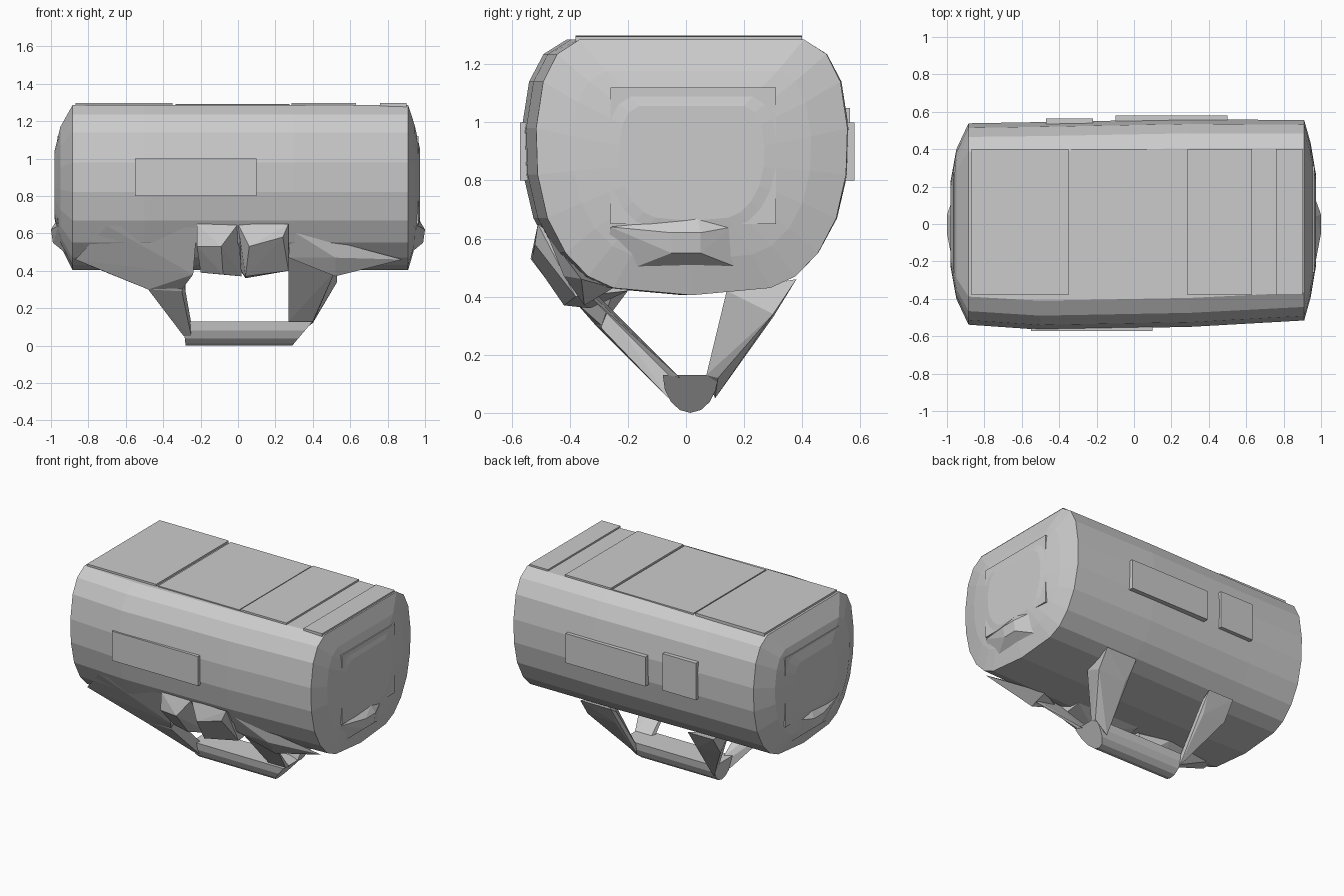
import bpy, bmesh, math


def finish(name, bm):
    bmesh.ops.recalc_face_normals(bm, faces=bm.faces)
    me = bpy.data.meshes.new(name)
    bm.to_mesh(me)
    bm.free()
    ob = bpy.data.objects.new(name, me)
    bpy.context.collection.objects.link(ob)
    return ob


def hull(name, pts):
    bm = bmesh.new()
    for p in pts:
        bm.verts.new(p)
    res = bmesh.ops.convex_hull(bm, input=bm.verts)
    loose = [v for v in bm.verts if not v.link_faces]
    bmesh.ops.delete(bm, geom=loose, context='VERTS')
    return finish(name, bm)


def loft(name, rings):
    bm = bmesh.new()
    vr = [[bm.verts.new(p) for p in r] for r in rings]
    n = len(rings[0])
    for a, b in zip(vr, vr[1:]):
        for i in range(n):
            j = (i + 1) % n
            bm.faces.new((a[i], a[j], b[j], b[i]))
    bm.faces.new(vr[0])
    bm.faces.new(vr[-1])
    return finish(name, bm)


def plate(name, lo, hi):
    return hull(name, [(x, y, z) for x in (lo[0], hi[0])
                       for y in (lo[1], hi[1]) for z in (lo[2], hi[2])])


# Main drum: rounded section swept along x, with shallow domed ends
half = [(0.40, 1.285), (0.48, 1.235), (0.53, 1.14), (0.555, 0.98), (0.55, 0.82),
        (0.515, 0.67), (0.45, 0.55), (0.37, 0.47), (0.28, 0.43)]
section = half + [(0, 0.405)] + [(-y, z) for y, z in reversed(half)]
# each station: x, scale, y offset
stations = [(-0.98, 0.42, 0), (-0.95, 0.72, 0), (-0.885, 0.97, 0), (-0.5, 1.0, -0.01),
            (0.3, 1.0, 0.005), (0.91, 0.965, 0.02), (0.945, 0.74, 0.02), (0.972, 0.45, 0.02)]
rings = []
for x, s, dy in stations:
    sz = 1 if 0.9 < s else s
    rings.append([(x, y * s + dy, 0.87 + (z - 0.87) * sz) for y, z in section])
loft("drum_body", rings)

# Pointed ledge low on each end
for side, name in ((-1, "left_end_ledge"), (1, "right_end_ledge")):
    hull(name, [(side * x, y, z) for x, y, z in (
        (1.0, -0.05, 0.62), (1.0, 0.05, 0.62), (0.99, -0.05, 0.55), (0.99, 0.05, 0.55),
        (0.96, -0.26, 0.64), (0.96, 0.16, 0.64), (0.88, -0.28, 0.46),
        (0.88, 0.28, 0.46), (0.97, 0.04, 0.67), (0.90, 0.0, 0.67))])
    # Upright end panel
    plate(name.replace("ledge", "panel"), (side * 0.91, -0.26, 0.65), (side * 0.965, 0.31, 1.12))

# Thin cover panels on top
for i, (x0, x1, h) in enumerate(((-0.87, -0.35, 1.298), (-0.335, 0.275, 1.292), (0.285, 0.63, 1.297), (0.76, 0.90, 1.296))):
    plate("top_panel_%d" % i, (x0, -0.38, 1.25), (x1, 0.40, h))

# Thin panels on the front and back sides
plate("front_panel", (-0.55, -0.572, 0.80), (0.10, -0.50, 1.0))
plate("back_panel_wide", (-0.10, 0.50, 0.80), (0.50, 0.58, 1.0))
plate("back_panel_small", (-0.47, 0.50, 0.80), (-0.22, 0.565, 1.05))

# Two faceted pods under the front edge
hull("front_pod_left", [(-0.22, -0.51, 0.65), (0.0, -0.50, 0.65), (-0.22, -0.52, 0.53),
                        (-0.09, -0.535, 0.53), (-0.08, -0.42, 0.38), (-0.20, -0.40, 0.39),
                        (0.02, -0.33, 0.37), (-0.2, -0.2, 0.42), (0.0, -0.2, 0.42)])
hull("front_pod_right", [(0.0, -0.50, 0.65), (0.27, -0.51, 0.65), (0.06, -0.53, 0.53),
                         (0.24, -0.52, 0.58), (0.04, -0.42, 0.37), (0.27, -0.38, 0.40),
                         (0.04, -0.33, 0.36), (0.0, -0.2, 0.42), (0.27, -0.2, 0.42)])

# Underside mounts that flare into the struts
hull("left_front_mount", [(-0.87, -0.38, 0.46), (-0.85, -0.25, 0.45), (-0.48, -0.31, 0.30),
                          (-0.30, -0.29, 0.30), (-0.22, -0.50, 0.63), (-0.70, -0.50, 0.64),
                          (-0.24, -0.38, 0.38), (-0.25, -0.25, 0.42), (-0.45, -0.2, 0.42)])
hull("right_front_mount", [(0.88, -0.36, 0.46), (0.52, -0.35, 0.37), (0.27, -0.40, 0.47),
                           (0.28, -0.48, 0.62), (0.52, -0.42, 0.47), (0.50, -0.25, 0.43)])

# V-shaped struts: wide at the body, narrow at the grip
hull("left_front_strut", [(-0.48, -0.36, 0.40), (-0.48, -0.31, 0.30), (-0.30, -0.30, 0.40),
                          (-0.30, -0.29, 0.29), (-0.29, -0.07, 0.12), (-0.29, -0.06, 0.05),
                          (-0.25, -0.04, 0.12), (-0.25, -0.06, 0.05)])
hull("right_front_strut", [(0.27, -0.40, 0.50), (0.50, -0.38, 0.46), (0.52, -0.33, 0.40),
                           (0.29, -0.34, 0.44), (0.27, -0.06, 0.13), (0.40, -0.06, 0.13),
                           (0.40, -0.02, 0.12), (0.28, -0.02, 0.12)])
for name, xo, xi in (("left_back_strut", -0.47, -0.28), ("right_back_strut", 0.53, 0.30)):
    xb = -0.30 if xo < 0 else 0.40
    s = 1 if xo > 0 else -1
    hull(name, [(xo, 0.38, 0.46), (xi, 0.38, 0.46), (xo, 0.30, 0.34), (xi + s * 0.02, 0.30, 0.33),
                (xo - s * 0.04, 0.14, 0.42), (xo - s * 0.09, 0.13, 0.36), (xi, 0.32, 0.42),
                (xb, 0.11, 0.12), (xi, 0.11, 0.12), (xb, 0.07, 0.13), (xi, 0.10, 0.05)])

# Grip bar: half-round section with sloped right end
arc = [(0.015 + 0.095 * math.cos(a), 0.13 - 0.13 * math.sin(a))
       for a in (math.pi * i / 8 for i in range(9))]
loft("grip_bar", [[(-0.295 + 0.015 * (0.13 - z) / 0.13, y, z) for y, z in arc],
                  [(0.29 + 0.11 * z / 0.13, y, z) for y, z in arc]])
